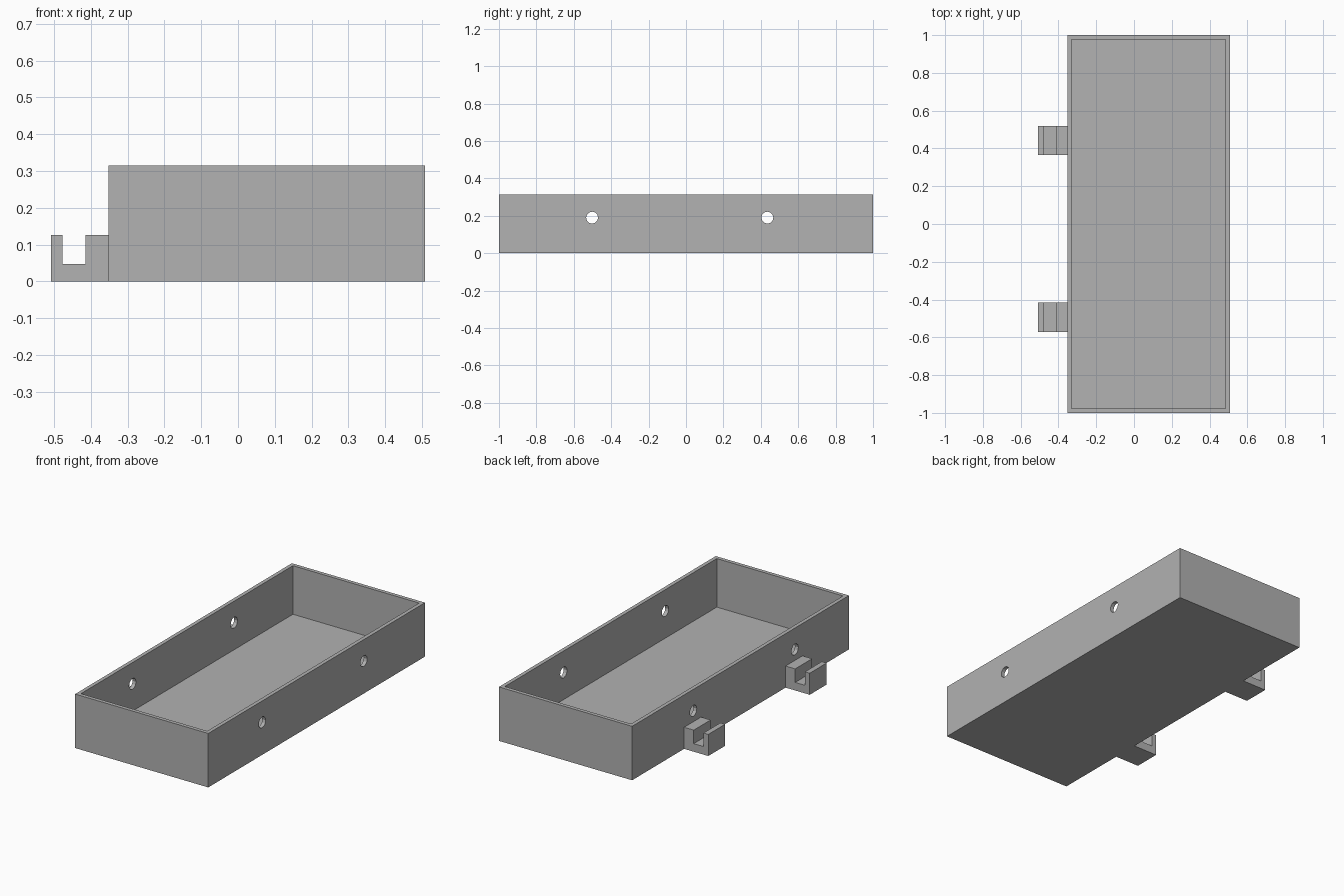
import bpy
import bmesh
import math
from mathutils import Matrix, Vector

default = bpy.data.objects.get("Cube")
if default:
    bpy.data.objects.remove(default, do_unlink=True)

grey = bpy.data.materials.new("plain grey")
grey.use_nodes = True
colour = (0.445, 0.445, 0.445, 1)
grey.diffuse_color = colour
grey.node_tree.nodes["Principled BSDF"].inputs["Base Color"].default_value = colour

WALL = 0.0315
HEIGHT = 0.315
LEFT, RIGHT = -0.352, 0.508


def finish(name, bm):
    bmesh.ops.recalc_face_normals(bm, faces=bm.faces)
    mesh = bpy.data.meshes.new(name)
    bm.to_mesh(mesh)
    bm.free()
    mesh.materials.append(grey)
    obj = bpy.data.objects.new(name, mesh)
    bpy.context.collection.objects.link(obj)
    return obj


# Open tray: a block whose top is inset and pushed down to the floor
bm = bmesh.new()
bmesh.ops.create_cube(bm, size=1)
bmesh.ops.scale(bm, vec=(RIGHT - LEFT, 2, HEIGHT), verts=bm.verts)
bmesh.ops.translate(bm, vec=((LEFT + RIGHT) / 2, 0, HEIGHT / 2), verts=bm.verts)
top = max(bm.faces, key=lambda f: f.calc_center_median().z)
bmesh.ops.inset_region(bm, faces=[top], thickness=WALL)
cavity = bmesh.ops.extrude_face_region(bm, geom=[top])["geom"]
bmesh.ops.translate(bm, vec=(0, 0, WALL - HEIGHT),
                    verts=[v for v in cavity if isinstance(v, bmesh.types.BMVert)])
if top.is_valid:
    bmesh.ops.delete(bm, geom=[top], context="FACES_ONLY")
tray = finish("tray", bm)

# Round holes running through both long walls
bm = bmesh.new()
for y in (-0.502, 0.435):
    place = Matrix.Translation((0, y, 0.19)) @ Matrix.Rotation(math.pi / 2, 4, "Y")
    bmesh.ops.create_cone(bm, cap_ends=True, segments=12, radius1=0.032,
                          radius2=0.032, depth=3, matrix=place)
cutter = finish("hole_cutter", bm)
cutter.hide_render = True
cutter.hide_set(True)
cut = tray.modifiers.new("holes", "BOOLEAN")
cut.operation = "DIFFERENCE"
cut.solver = "EXACT"
cut.object = cutter

# Apply the cut and remove the helper
bpy.context.view_layer.update()
evaluated = tray.evaluated_get(bpy.context.evaluated_depsgraph_get())
drilled = bpy.data.meshes.new_from_object(evaluated)
tray.modifiers.clear()
tray.data = drilled
bpy.data.objects.remove(cutter, do_unlink=True)

# U-shaped hooks on the long wall, extruded from one profile
profile = [(-0.508, 0), (LEFT, 0), (LEFT, 0.126), (-0.414, 0.126),
           (-0.414, 0.047), (-0.477, 0.047), (-0.477, 0.126), (-0.508, 0.126)]
for name, y in (("front_hook", -0.572), ("back_hook", 0.364)):
    bm = bmesh.new()
    face = bm.faces.new([bm.verts.new((x, y, z)) for x, z in profile])
    side = bmesh.ops.extrude_face_region(bm, geom=[face])["geom"]
    bmesh.ops.translate(bm, vec=Vector((0, 0.156, 0)),
                        verts=[v for v in side if isinstance(v, bmesh.types.BMVert)])
    finish(name, bm)
